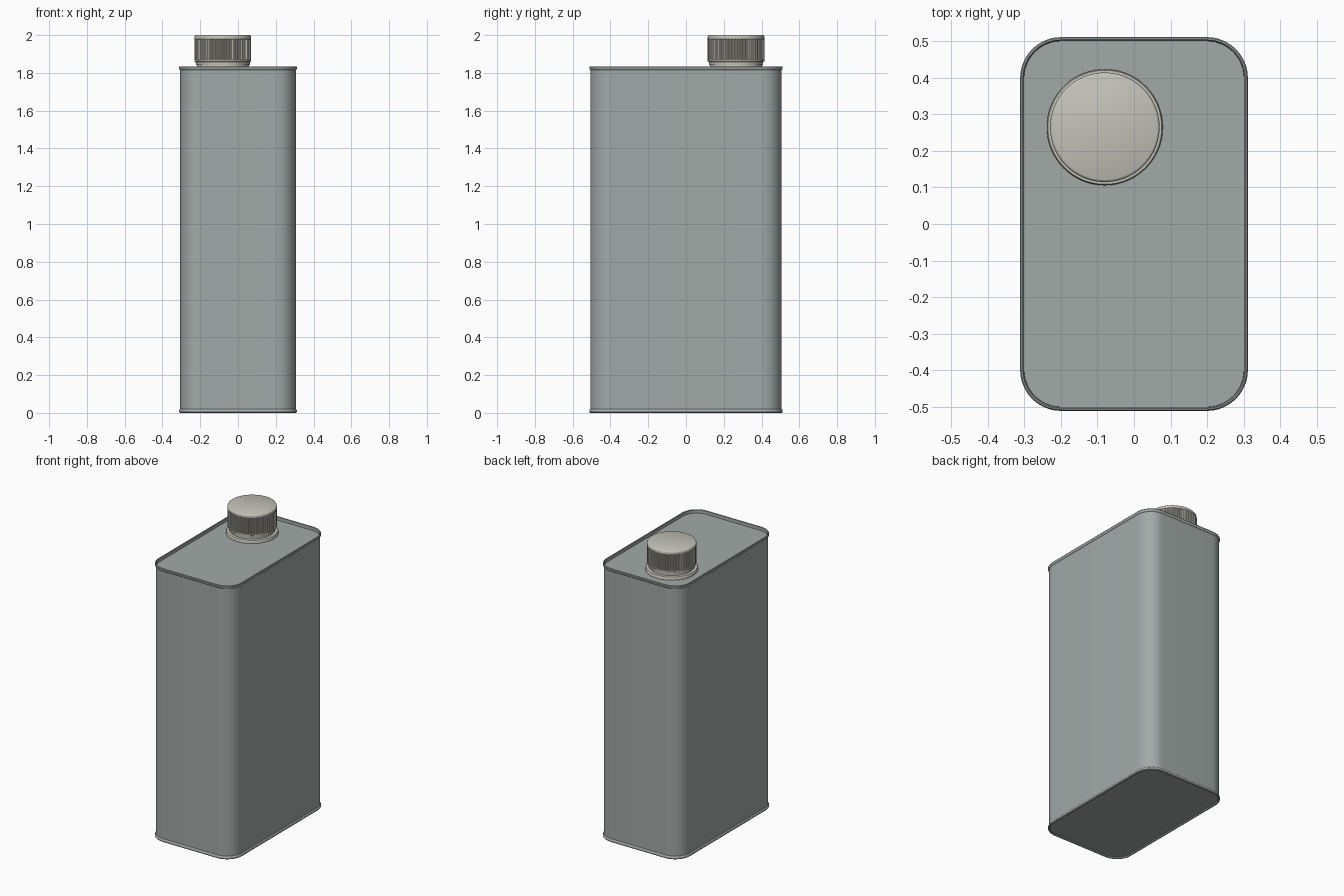
import bpy, math

if "Cube" in bpy.data.objects:
    bpy.data.objects.remove(bpy.data.objects["Cube"])

CAP_X, CAP_Y = -0.08, 0.265


def material(name, color):
    m = bpy.data.materials.new(name)
    m.diffuse_color = (*color, 1)
    m.use_nodes = True
    m.node_tree.nodes["Principled BSDF"].inputs["Base Color"].default_value = m.diffuse_color
    return m


tin = material("tin", (0.36, 0.40, 0.39))
plastic = material("plastic", (0.56, 0.55, 0.49))


def loft(name, rings, mat, angle=35):
    """Skin equal-length rings in order and cap both ends."""
    n = len(rings[0])
    verts = [v for r in rings for v in r]
    faces = [list(range(n))[::-1]]
    for k in range(len(rings) - 1):
        a, b = k * n, (k + 1) * n
        faces += [(a + i, a + (i + 1) % n, b + (i + 1) % n, b + i) for i in range(n)]
    faces.append([(len(rings) - 1) * n + i for i in range(n)])
    mesh = bpy.data.meshes.new(name)
    mesh.from_pydata(verts, [], faces)
    mesh.materials.append(mat)
    obj = bpy.data.objects.new(name, mesh)
    bpy.context.collection.objects.link(obj)
    bpy.ops.object.select_all(action='DESELECT')
    obj.select_set(True)
    bpy.context.view_layer.objects.active = obj
    bpy.ops.object.shade_smooth_by_angle(angle=math.radians(angle))
    return obj


def rounded_rect(half_x, z, steps=12):
    """Rounded rectangle ring, all sizes driven by one offset."""
    r = half_x - 0.2
    pts = []
    for q, (sx, sy) in enumerate([(1, 1), (-1, 1), (-1, -1), (1, -1)]):
        for i in range(steps + 1):
            a = math.pi / 2 * (q + i / steps)
            pts.append((sx * 0.2 + r * math.cos(a), sy * 0.4 + r * math.sin(a), z))
    return pts


def circle(r, z, n=96, groove=0.0):
    """Round ring; groove cuts every second pair of points inward."""
    pts = []
    for i in range(n):
        a = 2 * math.pi * i / n
        rr = r - (groove if i % 4 > 1 else 0)
        pts.append((CAP_X + rr * math.cos(a), CAP_Y + rr * math.sin(a), z))
    return pts


# can body: recessed bottom panel, bottom bead, walls, top bead, recessed lid
body_profile = [(0.301, 0.010), (0.302, 0.003), (0.305, 0.0), (0.309, 0.001),
                (0.312, 0.005), (0.312, 0.013), (0.309, 0.018), (0.306, 0.021),
                (0.306, 1.814), (0.309, 1.817), (0.312, 1.822), (0.312, 1.830),
                (0.309, 1.834), (0.305, 1.835), (0.302, 1.832), (0.301, 1.812)]
loft("can_body", [rounded_rect(x, z) for x, z in body_profile], tin)

# flange and neck under the cap
collar = [(0.159, 1.810), (0.159, 1.827), (0.156, 1.832), (0.138, 1.833), (0.138, 1.850)]
loft("neck_flange", [circle(r, z) for r, z in collar], plastic)

# screw cap: plain skirt, ribbed grip, rounded top edge
N = 240
cap = [(0.138, 1.843, 0), (0.143, 1.843, 0), (0.144, 1.858, 0), (0.150, 1.861, 0),
       (0.150, 1.868, 0), (0.150, 1.870, 0.005), (0.150, 1.978, 0.005),
       (0.150, 1.980, 0), (0.150, 1.990, 0), (0.149, 1.995, 0),
       (0.147, 1.998, 0), (0.143, 2.0, 0)]
loft("screw_cap", [circle(r, z, N, g) for r, z, g in cap], plastic)
